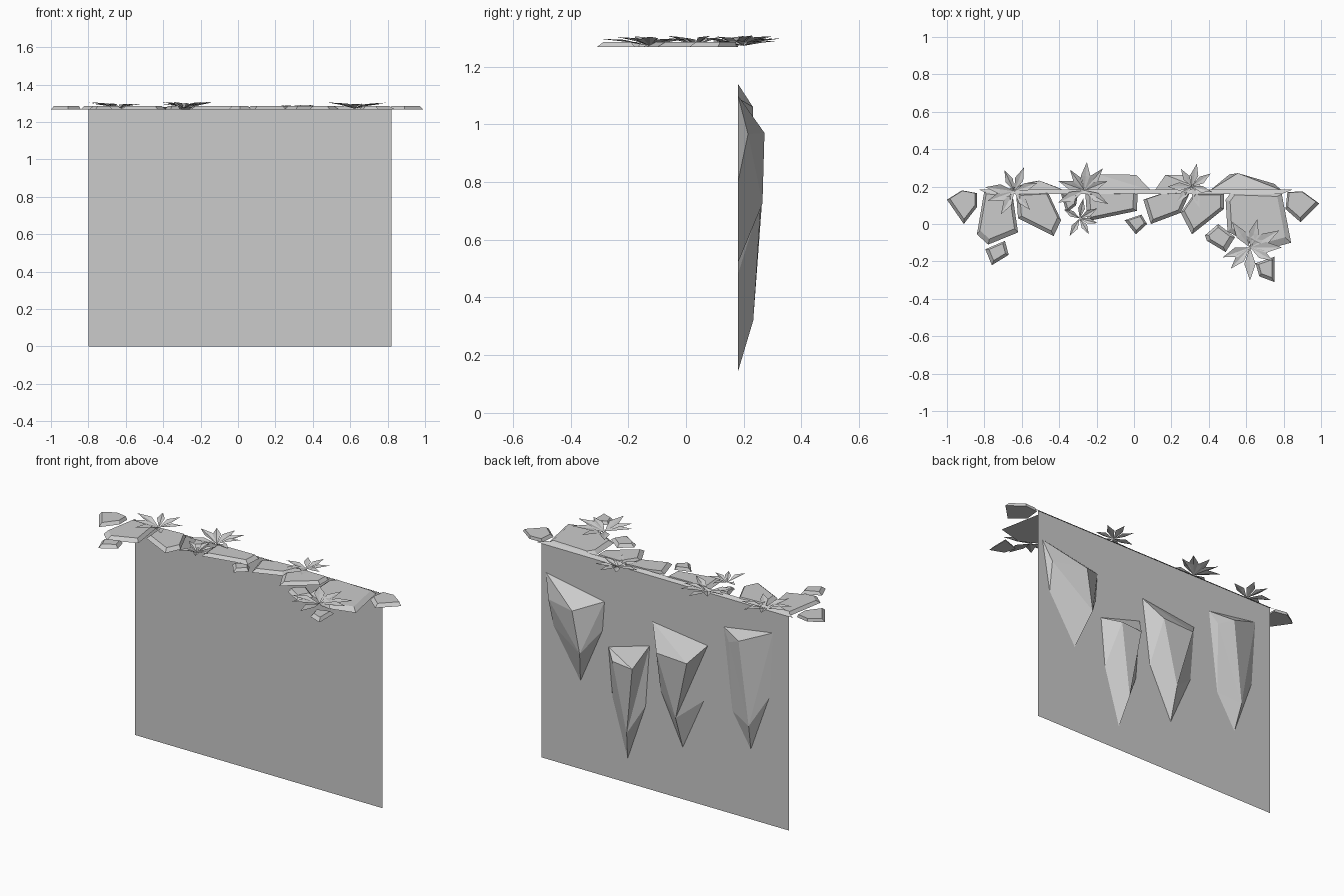
import bpy, math, random
from mathutils import Vector

random.seed(4)
WALL_Y = 0.18
TOP_Z = 1.267


def make(name, verts, faces):
    me = bpy.data.meshes.new(name)
    me.from_pydata([tuple(v) for v in verts], [], faces)
    me.update()
    ob = bpy.data.objects.new(name, me)
    bpy.context.collection.objects.link(ob)
    return ob


# cliff wall: a single upright sheet
make("cliff_wall",
     [(-0.80, WALL_Y, 0), (0.82, WALL_Y, 0), (0.82, WALL_Y, TOP_Z), (-0.80, WALL_Y, TOP_Z)],
     [(0, 1, 2, 3)])


# flat paving stone: outline at the base, smaller top shifted back for a sloped front
def slab(name, pts, h=0.018, shrink=0.84, shift=0.008):
    n = len(pts)
    if sum(a[0] * b[1] - b[0] * a[1] for a, b in zip(pts, pts[1:] + pts[:1])) < 0:
        pts = pts[::-1]
    cx = sum(p[0] for p in pts) / n
    cy = sum(p[1] for p in pts) / n
    base = [(x, y, TOP_Z) for x, y in pts]
    top = [(cx + (x - cx) * shrink, cy + (y - cy) * shrink + shift, TOP_Z + h) for x, y in pts]
    faces = [tuple(range(n))[::-1], tuple(range(n, 2 * n))]
    faces += [(i, (i + 1) % n, n + (i + 1) % n, n + i) for i in range(n)]
    return make(name, base + top, faces)


main_slabs = [
    [(-1.0, .13), (-.92, .18), (-.84, .165), (-.84, .09), (-.91, 0)],
    [(-.80, .178), (-.65, .16), (-.62, -.045), (-.78, -.11), (-.84, -.055)],
    [(-.63, .16), (-.46, .17), (-.39, .02), (-.43, -.065), (-.62, .03)],
    [(-.26, .16), (.02, .165), (.015, .07), (-.25, .015)],
    [(.05, .13), (.14, .16), (.30, .17), (.25, .06), (.09, 0)],
    [(.25, .06), (.32, .16), (.48, .16), (.48, .08), (.31, -.055)],
    [(.49, .13), (.52, .17), (.79, .16), (.84, -.10), (.69, -.14), (.50, -.04)],
    [(.82, .17), (.90, .175), (.99, .11), (.89, .01), (.81, .08)],
]
small_slabs = [
    [(-.39, .16), (-.30, .16), (-.31, .10), (-.36, .06)],
    [(-.05, .02), (.04, .05), (.07, 0), (.01, -.055)],
    [(.38, -.06), (.45, 0), (.54, -.07), (.49, -.15), (.39, -.09)],
    [(.65, -.21), (.75, -.175), (.75, -.31), (.67, -.28)],
    [(-.795, -.135), (-.69, -.09), (-.67, -.165), (-.76, -.22)],
]
for i, p in enumerate(main_slabs):
    slab(f"edge_stone_{i + 1}", p)
for i, p in enumerate(small_slabs):
    slab(f"loose_stone_{i + 1}", p, shrink=0.7, shift=0.004)

# narrow lip running along the wall top
make("edge_lip",
     [(-.83, .185, TOP_Z), (.85, .185, TOP_Z), (.79, .16, TOP_Z + .012), (-.78, .16, TOP_Z + .012)],
     [(0, 1, 2, 3)])


# jagged rock on the wall face: rim points (x, z) on the wall, ridge points (x, z, depth)
def wall_rock(name, rim, ridge):
    v = [(x, WALL_Y, z) for x, z in rim] + [(x, WALL_Y + d, z) for x, z, d in ridge]
    # 0 top +x, 1 top -x, 2 mid -x, 3 tip, 4 mid +x, 5 ridge +x, 6 ridge -x, 7 low ridge
    make(name, v, [(0, 1, 6), (0, 6, 5), (1, 2, 7), (1, 7, 6), (5, 6, 7), (5, 7, 4),
                   (0, 5, 4), (2, 3, 7), (3, 4, 7)])


wall_rock("wall_rock_1", [(.79, 1.10), (.407, 1.03), (.42, .856), (.564, .52), (.74, .80)],
          [(.75, .966, .035), (.555, .97, .092), (.51, .725, .085)])
wall_rock("wall_rock_2", [(.381, .77), (.112, .848), (.138, .485), (.256, .143), (.354, .48)],
          [(.30, .737, .08), (.168, .725, .083), (.225, .32, .053)])
wall_rock("wall_rock_3", [(.092, .996), (-.268, .95), (-.242, .617), (-.105, .307), (.04, .605)],
          [(.01, .865, .083), (-.19, .855, .085), (-.10, .50, .06)])
wall_rock("wall_rock_4", [(-.373, 1.09), (-.695, 1.14), (-.67, .75), (-.55, .414), (-.43, .61)],
          [(-.42, 1.02, .02), (-.506, 1.06, .052), (-.565, .57, .042)])


# star-shaped tuft of folded pointed leaves
def tuft(name, cx, cy, reach, angles, rise=0.033):
    verts, faces = [], []
    for a in angles:
        r = reach * random.uniform(0.85, 1.1)
        out = Vector((math.cos(math.radians(a)), math.sin(math.radians(a)), 0))
        side = Vector((-out.y, out.x, 0)) * r * 0.17
        base = Vector((cx, cy, TOP_Z + 0.005))
        mid = base + out * r * 0.5
        k = len(verts)
        lift = rise * random.uniform(0.7, 1.1)
        verts += [base, mid + side + Vector((0, 0, lift * 0.85)), base + out * r + Vector((0, 0, lift)),
                  mid - side + Vector((0, 0, lift * 0.85)), mid + Vector((0, 0, lift * 0.6))]
        faces += [(k, k + 4, k + 1), (k + 1, k + 4, k + 2), (k, k + 3, k + 4), (k + 4, k + 3, k + 2)]
    make(name, verts, faces)


tuft("leaf_tuft_1", -.64, .175, .145, (20, 68, 115, 172, 200, 240, 310))
tuft("leaf_tuft_2", -.265, .18, .145, (22, 50, 85, 125, 160, 205, 330))
tuft("leaf_tuft_3", -.29, .03, .10, (-15, -60, -120, 150, 80, 30))
tuft("leaf_tuft_4", .31, .20, .125, (35, 78, 122, 180, -15, 225, 290), 0.02)
tuft("leaf_tuft_5", .62, -.125, .165, (30, 75, 125, 200, 228, 270, 330, 0))
